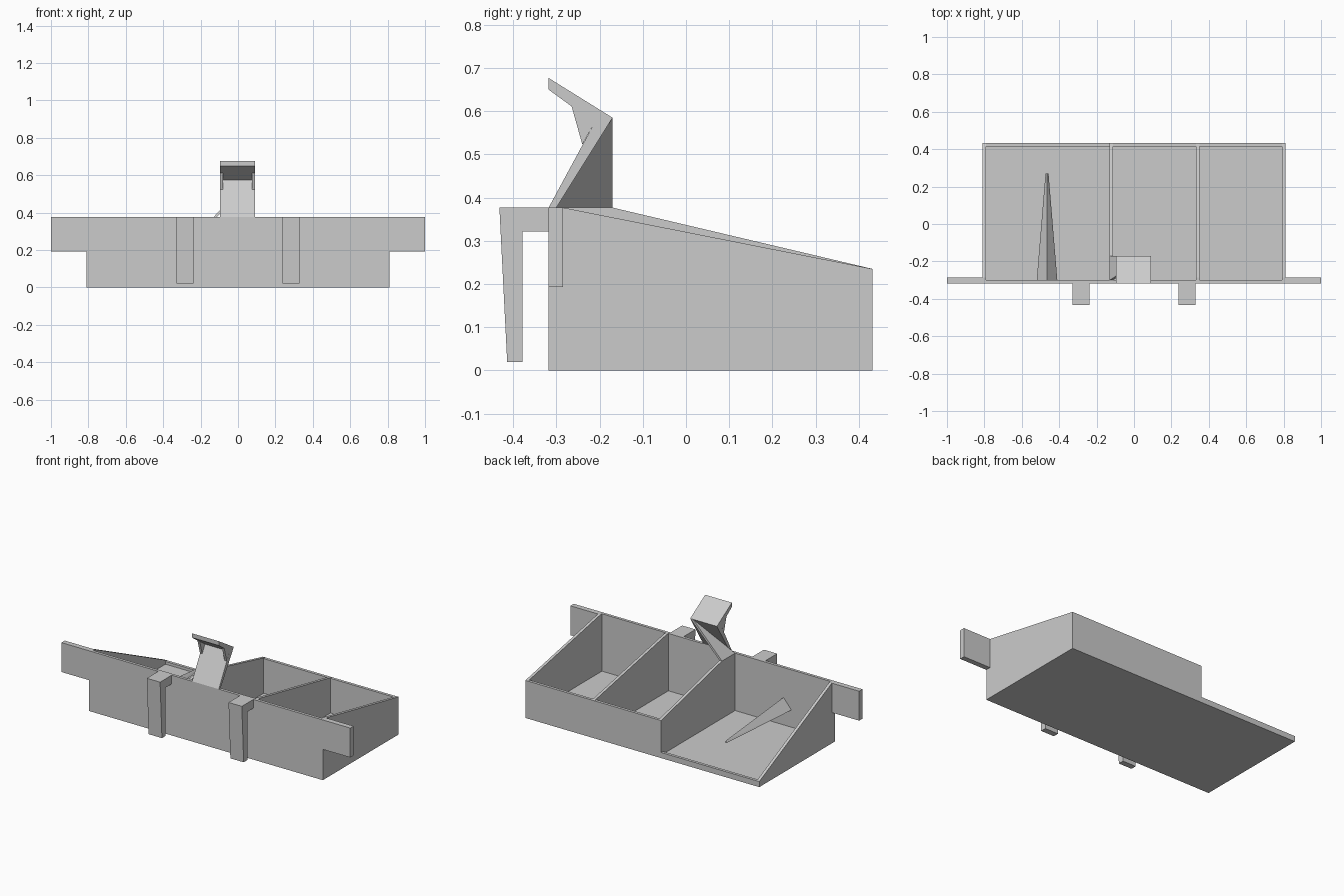
import bpy, bmesh

cube = bpy.data.objects.get("Cube")
if cube:
    bpy.data.objects.remove(cube, do_unlink=True)

grey = bpy.data.materials.new("plain grey")
grey.use_nodes = True
COLOUR = (0.6, 0.6, 0.6, 1)
grey.diffuse_color = COLOUR
grey.node_tree.nodes["Principled BSDF"].inputs["Base Color"].default_value = COLOUR


def finish(name, bm):
    bmesh.ops.recalc_face_normals(bm, faces=bm.faces)
    mesh = bpy.data.meshes.new(name)
    bm.to_mesh(mesh)
    bm.free()
    mesh.materials.append(grey)
    obj = bpy.data.objects.new(name, mesh)
    bpy.context.collection.objects.link(obj)
    return obj


def prism(name, profile, x0, x1):
    """Extrude a side profile of (y, z) points from x0 to x1."""
    bm = bmesh.new()
    face = bm.faces.new([bm.verts.new((x0, y, z)) for y, z in profile])
    side = bmesh.ops.extrude_face_region(bm, geom=[face])
    moved = [v for v in side["geom"] if isinstance(v, bmesh.types.BMVert)]
    bmesh.ops.translate(bm, verts=moved, vec=(x1 - x0, 0, 0))
    return finish(name, bm)


def box(name, x0, x1, y0, y1, z0, z1):
    return prism(name, [(y0, z0), (y1, z0), (y1, z1), (y0, z1)], x0, x1)


def hull(name, points):
    bm = bmesh.new()
    for p in points:
        bm.verts.new(p)
    bmesh.ops.convex_hull(bm, input=bm.verts)
    return finish(name, bm)


WIDE, FRONT, BACK, TOP = 0.81, -0.318, 0.432, 0.377
INNER, LOW, LIP, WALL = -0.3, 0.235, 0.035, 0.018
SPLIT = -0.13


def wall(name, x0, flat_to, back_z, thick=WALL):
    """Upright wall with a top that slopes down to the back."""
    prism(name, [(FRONT, 0), (BACK, 0), (BACK, back_z), (flat_to, TOP), (FRONT, TOP)],
          x0, x0 + thick)


# Tray: floor, front, two back heights, sides and dividers
box("floor", -WIDE, WIDE, FRONT, BACK, 0, 0.018)
box("front_wall", -WIDE, WIDE, FRONT, INNER, 0, TOP)
box("high_back_wall", SPLIT, WIDE, BACK - WALL, BACK, 0, LOW)
box("low_back_lip", -WIDE, SPLIT, BACK - WALL, BACK, 0, LIP)
wall("left_side_wall", WIDE - WALL, -0.285, LOW)
wall("right_side_wall", -WIDE, -0.285, LIP)
wall("left_divider", 0.332, -0.285, LOW)
wall("right_divider", SPLIT, -0.17, LOW)

# Mounting tabs and hanging clips
for side, s in (("left", 1), ("right", -1)):
    box(side + "_tab", s * (WIDE - WALL), s, FRONT, -0.285, 0.193, TOP)
    x = 0.283 * s
    prism(side + "_clip",
          [(-0.432, TOP), (-0.414, 0.02), (-0.378, 0.02), (-0.378, 0.322),
           (INNER, 0.322), (INNER, TOP)], x - 0.046, x + 0.046)

# Hook with corner cheeks and a slanted brace
prism("hook",
      [(FRONT, TOP), (-0.212, 0.573), (FRONT, 0.65), (FRONT, 0.677),
       (-0.17, 0.585), (INNER, TOP)], -0.095, 0.09)
for name, x in (("right_cheek", -0.095), ("left_cheek", 0.075)):
    prism(name, [(-0.24, 0.523), (-0.212, 0.573), (-0.265, 0.612)], x, x + 0.015)
hull("hook_brace",
     [(x, y, TOP) for x in (SPLIT, SPLIT + WALL) for y in (INNER, -0.17)]
     + [(0.09, -0.17, 0.585), (0.07, -0.17, 0.585)])

# Tapered peg projecting inside the open bay
hull("peg",
     [(-0.52, INNER, 0.125), (-0.41, INNER, 0.125), (-0.465, INNER, 0.19),
      (-0.473, 0.27, 0.125), (-0.457, 0.27, 0.125), (-0.465, 0.27, 0.137)])
